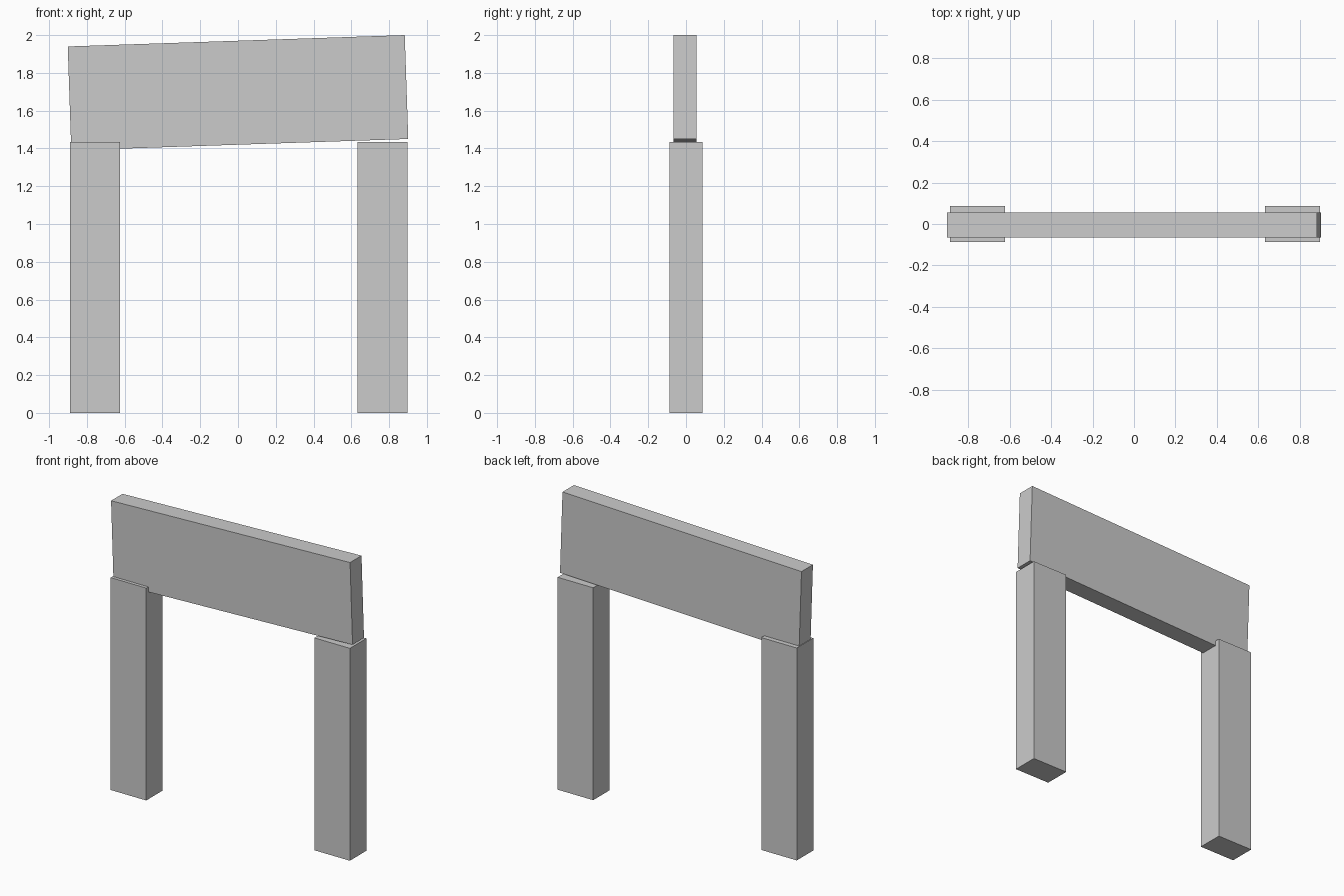
import bpy
import math

if "Cube" in bpy.data.objects:
    bpy.data.objects.remove(bpy.data.objects["Cube"])


def box(name, size, center, tilt=0.0):
    """Box with given dimensions, optionally tilted about the y axis."""
    bpy.ops.mesh.primitive_cube_add(size=1, location=center, rotation=(0, tilt, 0))
    ob = bpy.context.object
    ob.name = name
    ob.scale = size
    return ob


# Two upright posts
POST_HEIGHT = 1.433
for name, x in (("left_post", -0.756), ("right_post", 0.764)):
    box(name, (0.265, 0.176, POST_HEIGHT), (x, 0, POST_HEIGHT / 2))

# Deep lintel board, slightly tilted so its right end is higher
box("lintel", (1.785, 0.122, 0.55), (0, -0.005, 1.695), -math.radians(1.93))
